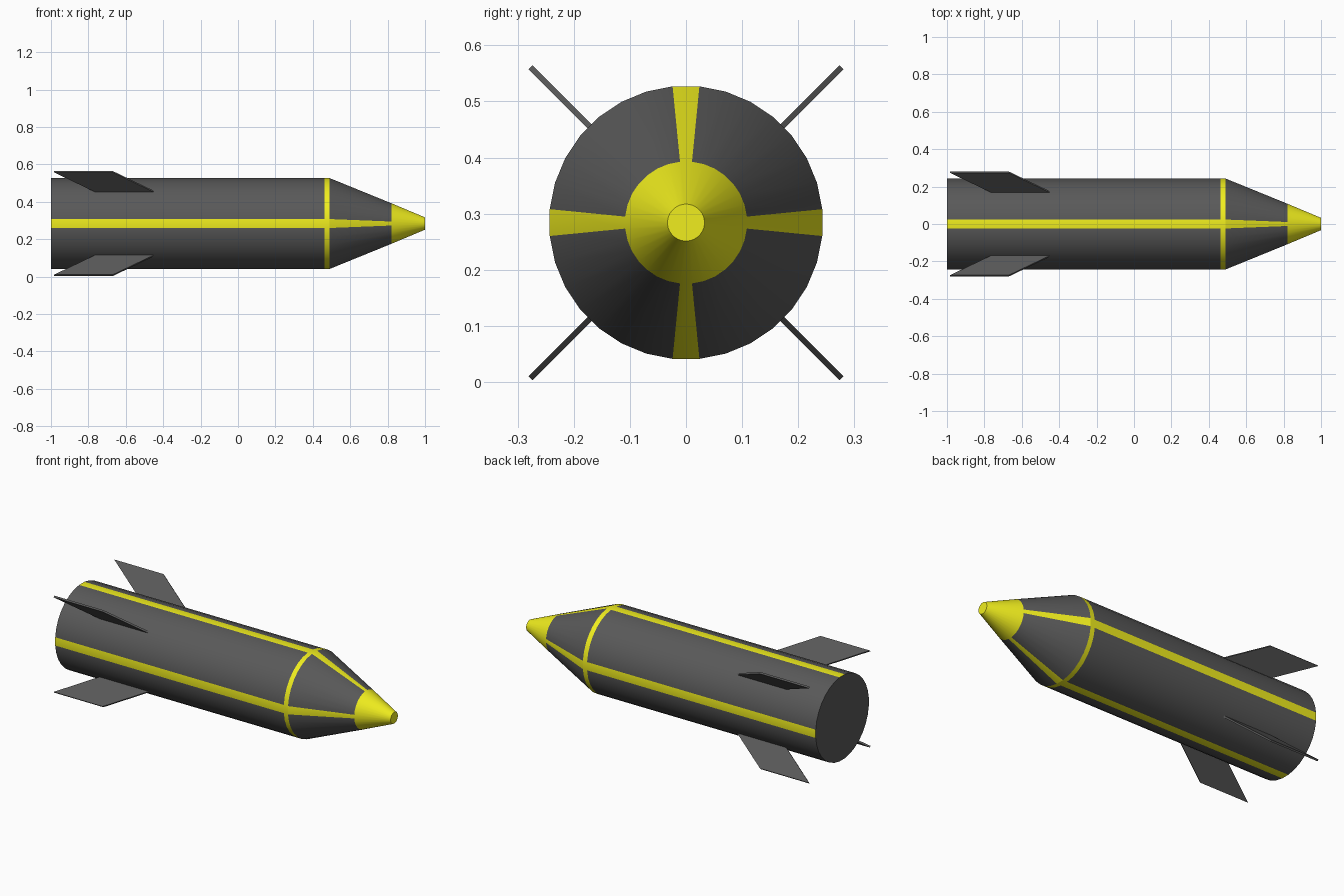
import bpy, bmesh, math
from mathutils import Matrix

if "Cube" in bpy.data.objects:
    bpy.data.objects.remove(bpy.data.objects["Cube"])

SIDES = 32
CENTRE_Z = 0.284
STEP = 2 * math.pi / SIDES


def material(name, rgb):
    m = bpy.data.materials.new(name)
    m.diffuse_color = (*rgb, 1)
    m.use_nodes = True
    m.node_tree.nodes["Principled BSDF"].inputs["Base Color"].default_value = m.diffuse_color
    return m


dark = material("dark_grey", (0.1, 0.1, 0.1))
yellow = material("yellow", (0.87, 0.85, 0.013))


def add_object(name, bm, materials):
    bmesh.ops.recalc_face_normals(bm, faces=bm.faces[:])
    mesh = bpy.data.meshes.new(name)
    bm.to_mesh(mesh)
    bm.free()
    for m in materials:
        mesh.materials.append(m)
    ob = bpy.data.objects.new(name, mesh)
    bpy.context.collection.objects.link(ob)
    ob.location.z = CENTRE_Z
    return ob


# Fuselage: lathed profile (x, radius); the first facet of each quarter is a stripe
profile = [(-1.0, 0.244), (0.463, 0.244), (0.49, 0.244), (0.82, 0.109), (1.0, 0.033)]
fully_yellow = {1, 3}  # band at the shoulder and the nose tip
bm = bmesh.new()
rings = []
for x, r in profile:
    angles = [(i - 0.5) * STEP for i in range(SIDES)]
    rings.append([bm.verts.new((x, r * math.cos(a), r * math.sin(a))) for a in angles])
for k in range(len(rings) - 1):
    for i in range(SIDES):
        j = (i + 1) % SIDES
        f = bm.faces.new((rings[k][i], rings[k][j], rings[k + 1][j], rings[k + 1][i]))
        f.material_index = int(k in fully_yellow or i % (SIDES // 4) == 0)
bm.faces.new(rings[0])
bm.faces.new(rings[-1]).material_index = 1
fuselage = add_object("fuselage", bm, [dark, yellow])
bpy.context.view_layer.objects.active = fuselage
fuselage.select_set(True)
bpy.ops.object.shade_smooth_by_angle(angle=math.radians(20))

# Four swept fins on the diagonals: thin plates, outline given as (x, radius)
outline = [(-0.445, 0.24), (-0.76, 0.24), (-0.984, 0.392), (-0.67, 0.392)]
for n, name in enumerate(["fin_upper_back", "fin_upper_front", "fin_lower_front", "fin_lower_back"]):
    bm = bmesh.new()
    plate = bm.faces.new([bm.verts.new((x, r, -0.005)) for x, r in outline])
    ext = bmesh.ops.extrude_face_region(bm, geom=[plate])
    top = [v for v in ext["geom"] if isinstance(v, bmesh.types.BMVert)]
    bmesh.ops.translate(bm, verts=top, vec=(0, 0, 0.01))
    bm.transform(Matrix.Rotation(math.radians(45 + 90 * n), 4, "X"))
    add_object(name, bm, [dark])
